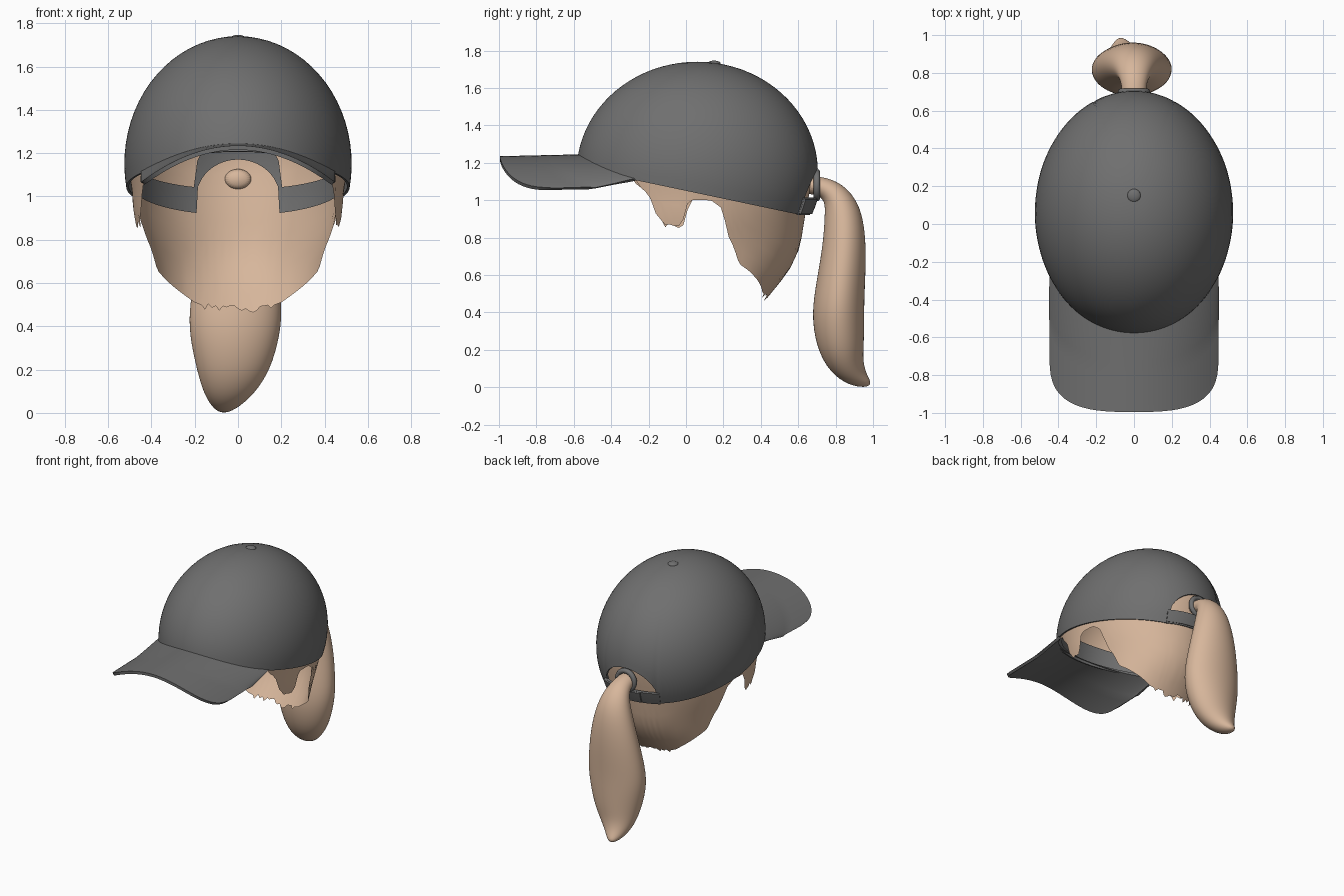
import bpy, bmesh, math, random
from mathutils import Vector

if "Cube" in bpy.data.objects:
    bpy.data.objects.remove(bpy.data.objects["Cube"])

random.seed(4)
CY, CZ = 0.06, 1.15                    # centre of the cap dome
RX, RY, RZ = 0.525, 0.645, 0.59        # radii of the cap dome


def material(name, rgb):
    m = bpy.data.materials.new(name)
    m.diffuse_color = (*rgb, 1)
    m.use_nodes = True
    m.node_tree.nodes["Principled BSDF"].inputs["Base Color"].default_value = m.diffuse_color
    return m


GREY = material("charcoal cloth", (0.16, 0.16, 0.16))
TAN = material("light tan hair", (0.68, 0.47, 0.33))


def finish(obj, mat, angle=40):
    obj.data.materials.append(mat)
    bpy.ops.object.select_all(action='DESELECT')
    obj.select_set(True)
    bpy.context.view_layer.objects.active = obj
    for mod in list(obj.modifiers):
        bpy.ops.object.modifier_apply(modifier=mod.name)
    bpy.ops.object.shade_smooth_by_angle(angle=math.radians(angle))


def grid(name, fn, nu, nv, mat, wrap=False, thick=0, offset=-1, caps=False, subsurf=0):
    """Surface through the points fn(u, v), u and v running 0..1."""
    bm = bmesh.new()
    cols = nu if wrap else nu + 1
    rows = [[bm.verts.new(fn(i / nu, j / nv)) for i in range(cols)] for j in range(nv + 1)]
    for a, b in zip(rows, rows[1:]):
        for i in range(nu):
            k = (i + 1) % cols
            bm.faces.new((a[i], a[k], b[k], b[i]))
    if caps:
        bm.faces.new(rows[0])
        bm.faces.new(rows[-1])
    bmesh.ops.remove_doubles(bm, verts=bm.verts, dist=1e-4)
    bmesh.ops.recalc_face_normals(bm, faces=bm.faces)
    me = bpy.data.meshes.new(name)
    bm.to_mesh(me)
    bm.free()
    obj = bpy.data.objects.new(name, me)
    bpy.context.collection.objects.link(obj)
    if thick:
        s = obj.modifiers.new("thickness", 'SOLIDIFY')
        s.thickness, s.offset = thick, offset
    if subsurf:
        obj.modifiers.new("smooth", 'SUBSURF').levels = subsurf
    finish(obj, mat)
    return obj


def interp(table, t):
    """Linear interpolation in rows (key, value, ...)."""
    if t <= table[0][0]:
        return table[0][1:]
    for a, b in zip(table, table[1:]):
        if t <= b[0]:
            f = (t - a[0]) / (b[0] - a[0])
            return tuple(p + (q - p) * f for p, q in zip(a[1:], b[1:]))
    return table[-1][1:]


# ---- cap dome: ellipsoid with a sloping rim and an arched opening at the back
def dome(phi, z, scale=1.0):
    h = max(-1, min(1, (z - CZ) / RZ))
    c = math.sqrt(1 - h * h) * scale
    return Vector((RX * c * math.sin(phi), CY + RY * c * math.cos(phi), z))


def rim(phi):
    z = 1.0
    for _ in range(6):
        p = dome(phi, z)
        z = 1.05 - 0.211 * p.y + 0.035 * max(0, min(1, (-0.28 - p.y) / 0.3))
    if p.y > 0 and abs(p.x) < 0.2:
        z = max(z, 0.97 + 0.2 * math.sqrt(1 - (p.x / 0.2) ** 2))
    return z


def crown(u, v):
    phi = u * math.tau
    low = math.asin((rim(phi) - CZ) / RZ)
    return dome(phi, CZ + RZ * math.sin(low + (math.pi / 2 - low) * v))


def inner_band(u, v):
    phi = u * math.tau
    return dome(phi, rim(phi) + 0.12 * v, 0.935)


grid("cap_crown", crown, 144, 20, GREY, wrap=True, thick=0.012)
grid("cap_sweatband", inner_band, 144, 3, GREY, wrap=True)


# ---- brim: arched sheet with rounded front corners
def brim_point(u, v):
    x = 0.44 * math.sin((u - 0.5) * math.pi)
    q = min(1, abs(x) / 0.44)
    back = CY - 0.62 * math.sqrt(1 - (x / 0.52) ** 2)
    front = -0.70 - 0.295 * max(0, 1 - q ** 3) ** (1 / 3)
    z = 1.235 - 0.01 * v - (0.125 + 0.04 * min(1, 2 * v)) * q * q
    return Vector((x, back + (front - back) * v, z))


grid("cap_brim", brim_point, 40, 12, GREY, thick=0.02, offset=0)

# ---- button on the crown
bpy.ops.mesh.primitive_uv_sphere_add(segments=20, ring_count=10, radius=0.036,
                                     location=(0, 0.15, 1.73))
button = bpy.context.object
button.name = "cap_button"
button.scale.z = 0.45
finish(button, GREY)


# ---- adjuster strap across the opening, with an overlapping tongue
def strap(name, a, b, z0, z1, scale):
    grid(name, lambda u, v: dome(a + (b - a) * u, z0 + (z1 - z0) * v, scale),
         20, 2, GREY, thick=0.016)


strap("strap", -0.45, 0.45, 0.92, 1.01, 1.012)
strap("strap_tongue", -0.2, 0.45, 0.925, 1.005, 1.03)

# ---- hair shell: follows the skull, cut to a ragged lower edge
SKULL = [(0.46, 0.40, 0.36), (0.52, 0.40, 0.41), (0.62, 0.41, 0.49), (0.75, 0.425, 0.55),
         (0.92, 0.475, 0.577), (1.15, 0.507, 0.622)]               # z, half width, half depth
EDGE = [(0, 0.49), (14, 0.475), (30, 0.51), (51, 0.60), (64, 0.66), (74, 0.83), (76, 0.95),
        (83, 1.0), (93, 1.0), (96, 0.95), (98, 0.86), (108, 0.87), (110, 0.91), (114, 0.95),
        (116, 1.05), (123, 1.11), (135, 1.19), (150, 1.25), (180, 1.28)]  # degrees from back, z
COLS = 144
jag = [random.uniform(-0.018, 0.018) for _ in range(COLS)]


def hair_point(u, v):
    phi = u * math.tau
    deg = math.degrees(phi)
    deg = min(deg, 360 - deg)
    low = interp(EDGE, deg)[0]
    if deg < 25 or 93 < deg < 125:
        low += jag[round(u * COLS) % COLS]
    top = 1.722
    z = low + (top - low) * math.sin(v * math.pi / 2)
    rx, ry = interp(SKULL, z)
    if z > CZ:
        k = math.sqrt(max(0, 1 - ((z - CZ) / (top - CZ)) ** 2))
        rx, ry = rx * k, ry * k
    elif 94 < deg < 124:
        rx += 0.1 * max(0, 1.02 - z)   # sideburns flare a little
    return Vector((rx * math.sin(phi), CY + ry * math.cos(phi), z))


grid("hair_shell", hair_point, COLS, 24, TAN, wrap=True)

# ---- ponytail: rings along a bent path (x, y, z, half width, half depth)
TAIL = [(0, .63, 1.08, .07, .05), (0, .71, 1.08, .06, .05), (0, .79, 1.045, .08, .068),
        (0, .842, .95, .12, .102), (-.005, .85, .75, .175, .118), (-.01, .82, .5, .218, .135),
        (-.015, .812, .36, .212, .142), (-.02, .83, .2, .172, .125), (-.04, .87, .1, .122, .09),
        (-.06, .93, .04, .065, .05), (-.07, .985, .014, .02, .014)]


def tail_point(u, v):
    n = len(TAIL) - 1
    i = round(v * n)
    x, y, z, w, d = TAIL[i]
    a, b = TAIL[max(0, i - 1)], TAIL[min(n, i + 1)]
    ty, tz = b[1] - a[1], b[2] - a[2]
    m = math.hypot(ty, tz)
    c, s = math.cos(u * math.tau), math.sin(u * math.tau)
    return Vector((x + w * c, y - tz / m * d * s, z + ty / m * d * s))


grid("ponytail", tail_point, 24, len(TAIL) - 1, TAN, wrap=True, caps=True, subsurf=2)

# ---- hair tie around the base of the ponytail
bpy.ops.mesh.primitive_torus_add(major_radius=0.068, minor_radius=0.018, major_segments=28,
                                 minor_segments=10, location=(0, 0.70, 1.08),
                                 rotation=(math.pi / 2, 0, 0))
tie = bpy.context.object
tie.name = "hair_tie"
finish(tie, GREY)
